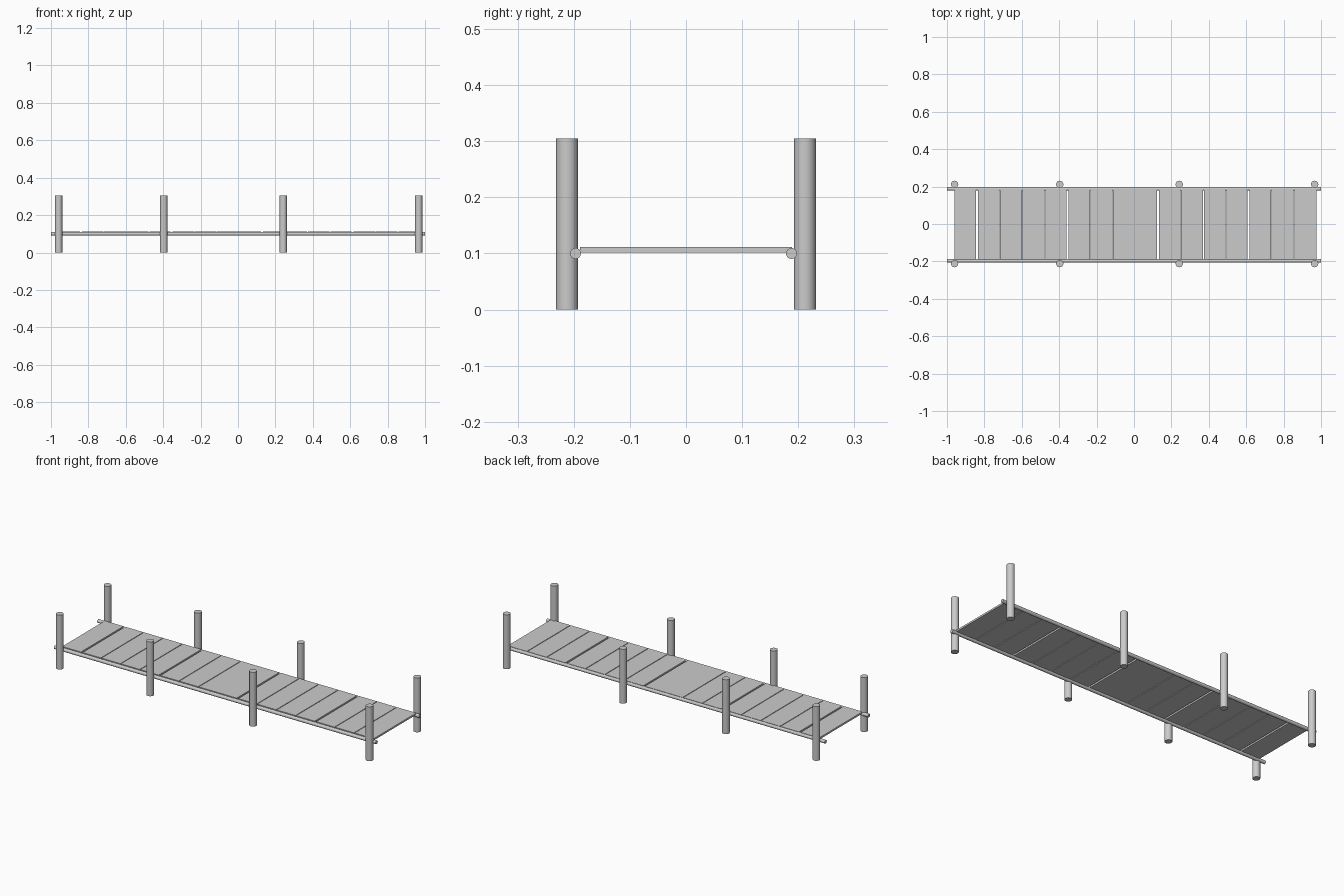
import bpy

if "Cube" in bpy.data.objects:
    bpy.data.objects.remove(bpy.data.objects["Cube"])

# One flat colour for the whole dock
grey = bpy.data.materials.new("weathered grey")
grey.diffuse_color = (0.6, 0.6, 0.6, 1)
grey.use_nodes = True
grey.node_tree.nodes["Principled BSDF"].inputs["Base Color"].default_value = grey.diffuse_color


def cylinder(name, radius, depth, loc, rot=(0, 0, 0), sides=24):
    bpy.ops.mesh.primitive_cylinder_add(vertices=sides, radius=radius, depth=depth,
                                        location=loc, rotation=rot)
    ob = bpy.context.object
    ob.name = name
    ob.data.materials.append(grey)
    bpy.ops.object.shade_smooth_by_angle()


def box(name, x0, x1, y0, y1, z0, z1):
    bpy.ops.mesh.primitive_cube_add(size=1)
    ob = bpy.context.object
    ob.name = name
    ob.location = ((x0 + x1) / 2, (y0 + y1) / 2, (z0 + z1) / 2)
    ob.scale = (x1 - x0, y1 - y0, z1 - z0)
    bpy.ops.object.transform_apply(location=False, rotation=False, scale=True)
    ob.data.materials.append(grey)


# Four pairs of round posts
for i, x in enumerate((-0.959, -0.397, 0.242, 0.966)):
    for side, y in (("front", -0.212), ("back", 0.212)):
        cylinder(f"{side}_post_{i + 1}", 0.0195, 0.305, (x, y, 0.1525))

# Two long round rails carrying the deck
for side, y in (("front", -0.197), ("back", 0.188)):
    cylinder(f"{side}_rail", 0.0098, 2.0, (0, y, 0.1), (0, 1.5707963, 0), 16)

# Sixteen cross planks: a few wider gaps, and the middle two touch
START, PITCH = -0.96, 0.121
wide = {1, 5, 9, 13}
gaps = [0 if i in (0, 8, 16) else 0.010 if i in wide else 0.004 for i in range(17)]
for i in range(16):
    box(f"plank_{i + 1}",
        START + i * PITCH + gaps[i] / 2, START + (i + 1) * PITCH - gaps[i + 1] / 2,
        -0.189, 0.189, 0.1015, 0.1115)
